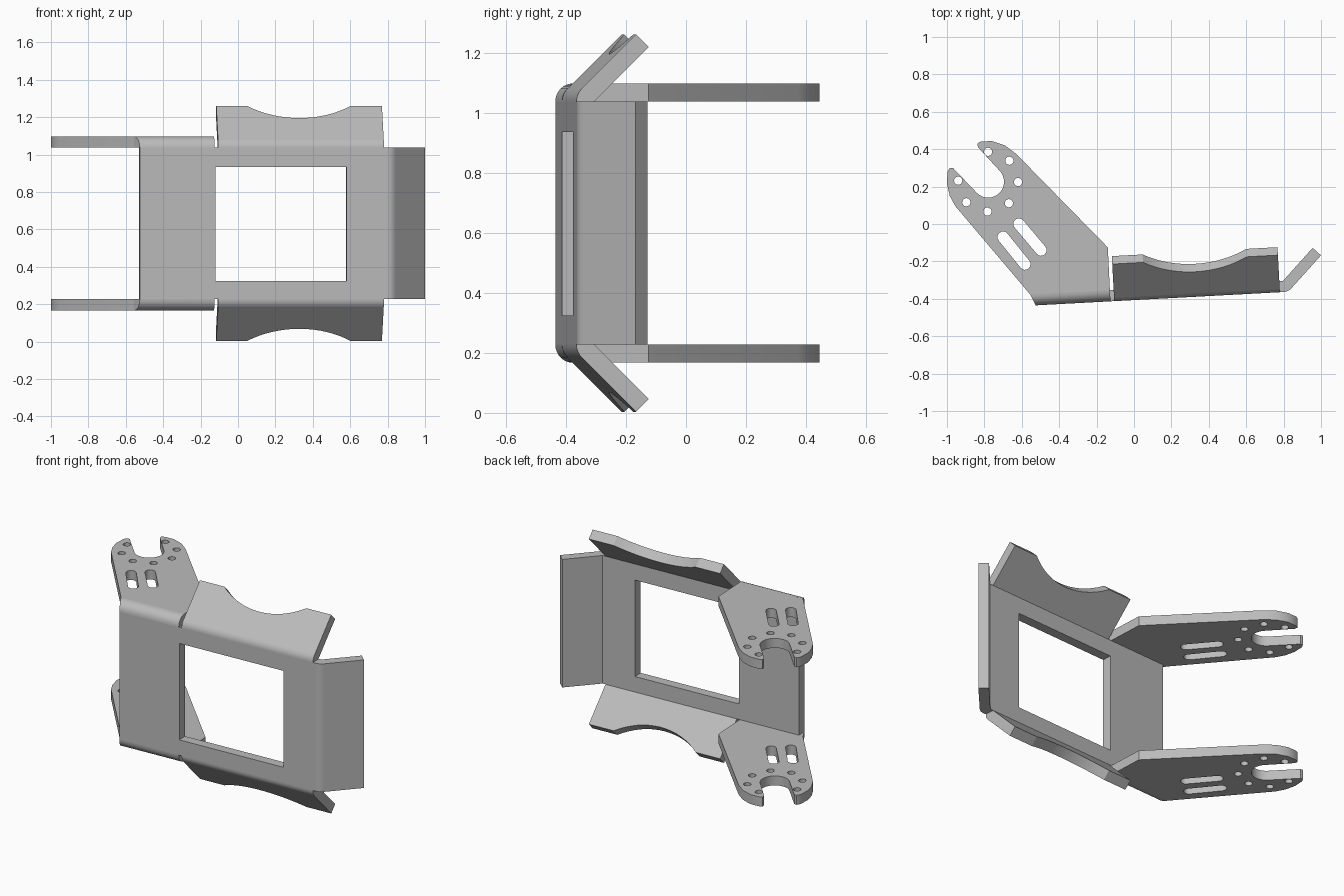
import bpy, bmesh
from math import sin, cos, asin, radians, pi
from mathutils import Matrix, Vector

if "Cube" in bpy.data.objects:
    bpy.data.objects.remove(bpy.data.objects["Cube"])

metal = bpy.data.materials.new("grey_sheet_metal")
metal.use_nodes = True
metal.diffuse_color = (0.5, 0.5, 0.5, 1)
metal.node_tree.nodes["Principled BSDF"].inputs["Base Color"].default_value = (0.5, 0.5, 0.5, 1)

T = 0.06            # sheet thickness
H = 0.405           # half height of the flat panel
END = 1.327         # panel length up to the end fold
SLIT = 0.40         # end of the arm fold
FLAP = (0.42, 1.307)
S = cos(pi / 4)
U, N, Z = Vector((1, 0, 0)), Vector((0, 1, 0)), Vector((0, 0, 1))
MID = Matrix.Translation((0, 0, 0.632))
FRAME = MID @ Matrix.Translation((-0.525, -0.435, 0)) @ Matrix.Rotation(radians(3.08), 4, 'Z')
FLIP = Matrix.Scale(-1, 4, Z)


def axes(a, b, c, origin=(0, 0, 0)):
    """Matrix taking outline axes to the given directions."""
    m = Matrix((a, b, c)).transposed().to_4x4()
    m.translation = origin
    return m


def arc(cx, cy, r, start, end, n=8):
    return [(cx + r * cos(radians(start + (end - start) * i / n)),
             cy + r * sin(radians(start + (end - start) * i / n))) for i in range(n + 1)]


def circle(cx, cy, r, n=20):
    return arc(cx, cy, r, 0, 360, n)[:-1]


def slot(p, q, r):
    """Rounded slot between two centres."""
    p, q = Vector(p), Vector(q)
    a = -(q - p).angle_signed(Vector((1, 0))) * -1
    a = a * 180 / pi
    return arc(q.x, q.y, r, a - 90, a + 90) + arc(p.x, p.y, r, a + 90, a + 270)


def sheet(name, loops, depth, matrix, slant=0):
    """Fill an outline with holes, give it depth and place it."""
    bm = bmesh.new()
    for loop in loops:
        vs = [bm.verts.new((x, y, 0)) for x, y in loop]
        for i, v in enumerate(vs):
            bm.edges.new((v, vs[i - 1]))
    bmesh.ops.triangle_fill(bm, edges=bm.edges[:], use_beauty=True, use_dissolve=False)
    top = bmesh.ops.extrude_face_region(bm, geom=bm.faces[:])["geom"]
    for v in top:
        if isinstance(v, bmesh.types.BMVert):
            v.co.z += depth
    for v in bm.verts:
        if v.co.z < depth / 2:
            v.co.z -= slant * v.co.x
    bm.transform(matrix)
    bmesh.ops.recalc_face_normals(bm, faces=bm.faces[:])
    mesh = bpy.data.meshes.new(name)
    bm.to_mesh(mesh)
    bm.free()
    mesh.materials.append(metal)
    ob = bpy.data.objects.new(name, mesh)
    bpy.context.collection.objects.link(ob)
    bpy.ops.object.select_all(action='DESELECT')
    ob.select_set(True)
    bpy.context.view_layer.objects.active = ob
    bpy.ops.object.shade_smooth_by_angle(angle=radians(30))
    return ob


def rect(x0, x1, y0, y1):
    return [(x0, y0), (x1, y0), (x1, y1), (x0, y1)]


# Main panel with its window
sheet("main_panel", [rect(0, END, -H, H), rect(0.405, 1.107, -0.307, 0.303)],
      T, FRAME @ axes(U, Z, N))

# End flange and its fold
sheet("end_fold", [[(END, T)] + arc(END, T, T, -90, -45)], 2 * H,
      FRAME @ axes(U, N, Z, (0, 0, -H)))
sheet("end_flange", [rect(0, 0.237, -H, H)], T,
      FRAME @ axes((S, S, 0), Z, (-S, S, 0), (END + T * S, T - T * S, 0)))

# Fork arm outline, bolt holes and adjustment slots
fork = (-0.78, 0.226)
outline = [(-0.528, -0.375), (-0.555, -0.377), (-0.955, 0.095), (-0.985, 0.15), (-1.0, 0.215),
           (-0.997, 0.28), (-0.985, 0.30), (-0.968, 0.30)]
outline += arc(*fork, 0.085, 225, 405, 16)
outline += [(-0.834, 0.41), (-0.838, 0.43), (-0.82, 0.44), (-0.76, 0.444), (-0.69, 0.42),
            (-0.63, 0.375), (-0.14, -0.125), (-0.129, -0.354)]
holes = [circle(*p, 0.022) for p in arc(*fork, 0.16, -182, 90, 6)]
holes += [slot((-0.615, 0.0), (-0.497, -0.14), 0.03), slot((-0.70, -0.07), (-0.583, -0.215), 0.03)]

# Scalloped side flap outline
reach, sag, half, mid = 0.256, 0.092, 0.277, 0.862
R = (half ** 2 + sag ** 2) / (2 * sag)
sweep = asin(half / R) * 180 / pi
scallop = arc(mid, reach - sag + R, R, -90 + sweep, -90 - sweep, 16)
flap = [(FLAP[0], 0), (FLAP[1], 0), (FLAP[1], reach)] + scallop + [(FLAP[0], reach)]

# Upper and lower arms and flaps
for side, flip in (("upper", Matrix.Identity(4)), ("lower", FLIP)):
    sheet(side + "_arm_fold", [[(T, H)] + arc(T, H, T, 180, 90)], SLIT,
          FRAME @ flip @ axes(N, Z, U), slant=0.45)
    sheet(side + "_fork_arm", [outline] + holes, T,
          MID @ flip @ Matrix.Translation((0, 0, H)))
    sheet(side + "_flap_fold", [[(T, H)] + arc(T, H, T, 180, 135)], FLAP[1] - FLAP[0],
          FRAME @ flip @ axes(N, Z, U, (FLAP[0], 0, 0)))
    sheet(side + "_scalloped_flap", [flap], T,
          FRAME @ flip @ axes(U, (0, S, S), (0, S, -S), (0, T - T * S, H + T * S)))
